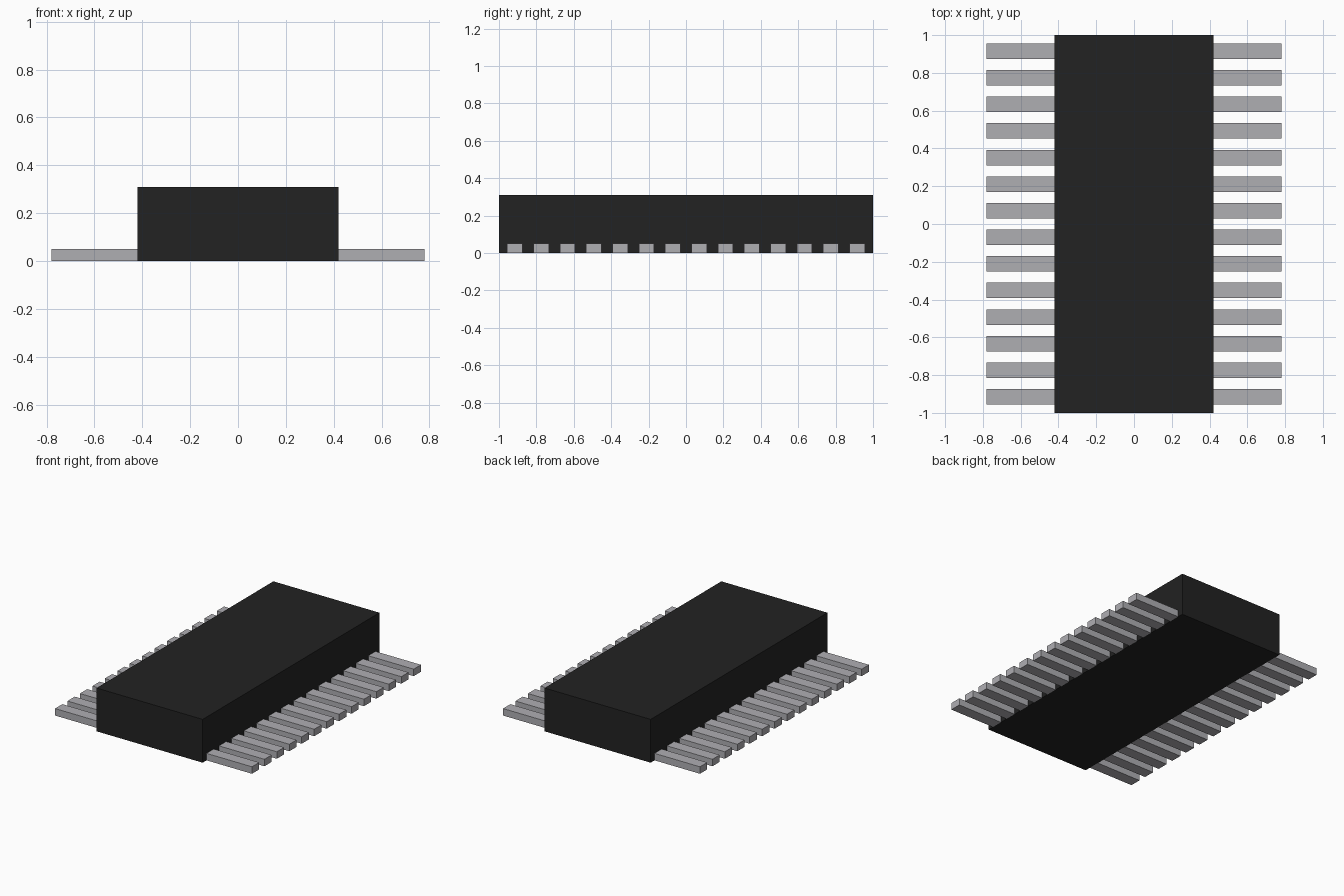
import bpy

cube = bpy.data.objects.get("Cube")
if cube:
    bpy.data.objects.remove(cube, do_unlink=True)


def make_material(name, rgb):
    mat = bpy.data.materials.new(name)
    mat.use_nodes = True
    colour = (*rgb, 1.0)
    mat.diffuse_color = colour
    mat.node_tree.nodes["Principled BSDF"].inputs["Base Color"].default_value = colour
    return mat


def make_box(name, low, high, mat):
    """Box spanning two opposite corners."""
    centre = [(a + b) / 2 for a, b in zip(low, high)]
    bpy.ops.mesh.primitive_cube_add(size=1, location=centre)
    obj = bpy.context.object
    obj.name = name
    obj.scale = [b - a for a, b in zip(low, high)]
    bpy.ops.object.transform_apply(location=False, rotation=False, scale=True)
    obj.data.materials.append(mat)
    return obj


black_plastic = make_material("black plastic", (0.016, 0.016, 0.016))
grey_metal = make_material("grey metal", (0.43, 0.425, 0.45))

BODY_X, BODY_TOP = 0.42, 0.31
PIN_X, PIN_TOP, PIN_WIDTH = 0.78, 0.05, 0.082
PIN_COUNT, PIN_END_Y = 14, 0.915

# Chip housing
make_box("chip_body", (-BODY_X, -1, 0), (BODY_X, 1, BODY_TOP), black_plastic)

# Evenly spaced flat pins along both long sides
pitch = 2 * PIN_END_Y / (PIN_COUNT - 1)
for i in range(PIN_COUNT):
    y = -PIN_END_Y + i * pitch
    y0, y1 = y - PIN_WIDTH / 2, y + PIN_WIDTH / 2
    make_box(f"left_pin_{i + 1}", (BODY_X, y0, 0), (PIN_X, y1, PIN_TOP), grey_metal)
    make_box(f"right_pin_{i + 1}", (-PIN_X, y0, 0), (-BODY_X, y1, PIN_TOP), grey_metal)
